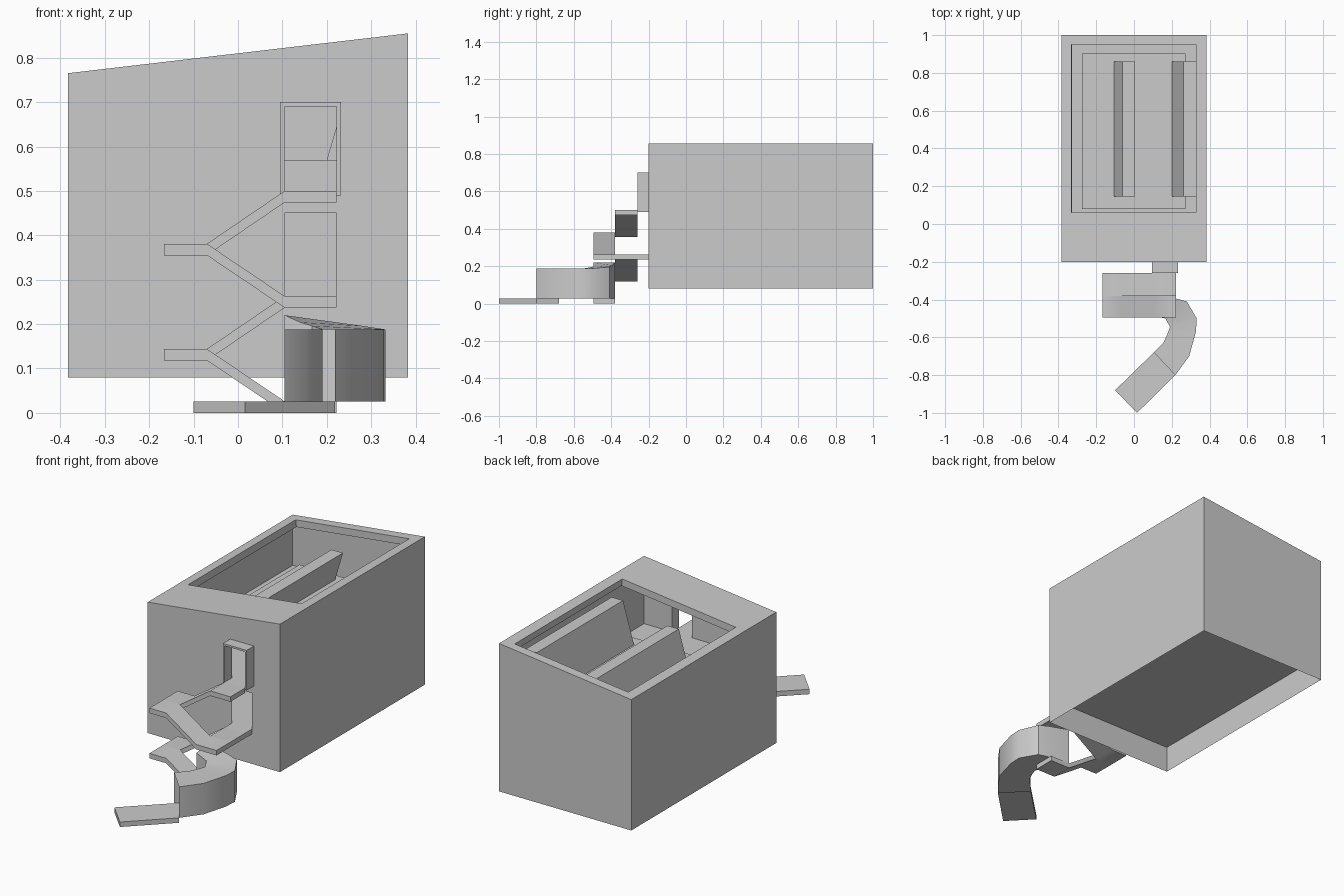
import bpy, bmesh

if "Cube" in bpy.data.objects:
    bpy.data.objects.remove(bpy.data.objects["Cube"])


def make(name, verts, faces):
    bm = bmesh.new()
    vs = [bm.verts.new(v) for v in verts]
    for f in faces:
        bm.faces.new([vs[i] for i in f])
    bmesh.ops.remove_doubles(bm, verts=bm.verts, dist=1e-5)
    bmesh.ops.recalc_face_normals(bm, faces=bm.faces)
    me = bpy.data.meshes.new(name)
    bm.to_mesh(me)
    bm.free()
    ob = bpy.data.objects.new(name, me)
    bpy.context.collection.objects.link(ob)
    return ob


def smooth(ob):
    bpy.ops.object.select_all(action='DESELECT')
    bpy.context.view_layer.objects.active = ob
    ob.select_set(True)
    bpy.ops.object.shade_smooth_by_angle(angle=0.7)


def quads(name, qs):
    verts = [p for q in qs for p in q]
    return make(name, verts, [range(4 * i, 4 * i + 4) for i in range(len(qs))])


def bridge(name, rings):
    """Skin four-point rings without end caps."""
    return quads(name, [[a[i], a[(i + 1) % 4], b[(i + 1) % 4], b[i]]
                        for a, b in zip(rings, rings[1:]) for i in range(4)])


def slab(name, prof, y0, y1):
    """Solid x-z profile stretched along y."""
    n = len(prof)
    fs = [(i, (i + 1) % n, n + (i + 1) % n, n + i) for i in range(n)]
    return make(name, [(x, y, z) for y in (y0, y1) for x, z in prof],
                fs + [range(n), range(n, 2 * n)])


def box(name, x0, x1, y0, y1, z0, z1):
    return slab(name, [(x0, z0), (x1, z0), (x1, z1), (x0, z1)], y0, y1)


def roof(x):
    return 0.81 + 0.117 * x


W, YF, YB, ZB = 0.383, -0.2, 1.0, 0.08
DX0, DX1 = 0.105, 0.222

# sheet walls, front one with two door holes
walls = []
xs = [-W, DX0, DX1, W]
zs = [ZB, 0.263, 0.45, 0.5, 0.69, None]
for i in range(3):
    for j in range(5):
        if i == 1 and j in (1, 3):
            continue
        x0, x1 = xs[i], xs[i + 1]
        t0 = roof(x0) if zs[j + 1] is None else zs[j + 1]
        t1 = roof(x1) if zs[j + 1] is None else zs[j + 1]
        walls.append([(x0, YF, zs[j]), (x1, YF, zs[j]), (x1, YF, t1), (x0, YF, t0)])
walls.append([(-W, YB, ZB), (W, YB, ZB), (W, YB, roof(W)), (-W, YB, roof(-W))])
for x in (-W, W):
    walls.append([(x, YF, ZB), (x, YB, ZB), (x, YB, roof(x)), (x, YF, roof(x))])
quads("coop_walls", walls)


# sloping roof slab with a large opening, its edges square to the slope
def loop(x0, x1, y0, y1, drop=0):
    return [(x, y, roof(x) - drop) for x, y in ((x0, y0), (x1, y0), (x1, y1), (x0, y1))]


D = 0.037
bridge("roof_rim", [loop(-W, W, YF, YB), loop(-0.331, 0.327, 0.06, 0.95),
                    loop(-0.327, 0.331, 0.06, 0.95, D), loop(-W, W, YF, YB, D)])

# two thick storey floors, raised tray
for nm, z0, z1 in (("lower_floor", 0.22, 0.263), ("upper_floor", 0.45, 0.5)):
    for z in (z0, z1):
        quads(nm, [[(-W, YF, z), (W, YF, z), (W, YB, z), (-W, YB, z)]])
box("roost_tray", -0.275, 0.272, 0.08, 0.902, 0.5, 0.57)

# leaning roost boards
for nm, x, dx, top in (("left_roost", -0.105, 0.045, 0.722), ("right_roost", 0.2, 0.063, 0.785)):
    slab(nm, [(x, 0.57), (x + 0.066, 0.57), (x + 0.066 + dx, top), (x + dx, top)], 0.145, 0.86)

# upper door frame
o = [(0.095, 0.49), (0.232, 0.49), (0.232, 0.7), (0.095, 0.7)]
n = [(DX0, 0.5), (DX1, 0.5), (DX1, 0.69), (DX0, 0.69)]
bridge("door_frame", [[(x, y, z) for x, z in p]
                      for p, y in ((o, YF), (o, -0.26), (n, -0.26), (n, YF))])

# folded stair ramps: two flights, each going down left then back right
T = 0.026
for nm, top in (("upper", 0.5), ("lower", 0.263)):
    mid, low = top - 0.119, top - 0.237
    for part, zb, y0, y1 in (("inner_ramp", top, -0.38, -0.26),
                             ("outer_ramp", low, -0.495, -0.38)):
        path = [(-0.167, mid), (-0.07, mid), (0.105, zb), (0.222, zb)]
        smooth(slab(f"{nm}_{part}", path + [(x, z - T) for x, z in reversed(path)], y0, y1))
box("door_sill", 0.105, 0.222, -0.26, -0.2, 0.237, 0.263)

# curved covered passage, open at both ends
outer = [(0.105, -0.38), (0.222, -0.395), (0.28, -0.41), (0.332, -0.5), (0.328, -0.57), (0.292, -0.7), (0.219, -0.8)]
inner = [(0.105, -0.495), (0.14, -0.495), (0.167, -0.5), (0.19, -0.545), (0.178, -0.58), (0.155, -0.63), (0.105, -0.68)]
tops = [0.22, 0.204, 0.196, 0.188, 0.188, 0.188, 0.188]
passage = bridge("curved_passage", [[(*a, T), (*b, T), (*b, t), (*a, t)]
                                    for a, b, t in zip(outer, inner, tops)])
smooth(passage)

# flat exit board, open where it meets the passage
near, far = [(0.105, -0.68), (0.219, -0.8)], [(-0.1, -0.88), (0.016, -1.0)]
ends = [[(*a, 0), (*b, 0), (*b, T), (*a, T)] for a, b in (near, far)]
bridge("exit_board", ends)
quads("exit_board_tip", [ends[1]])
